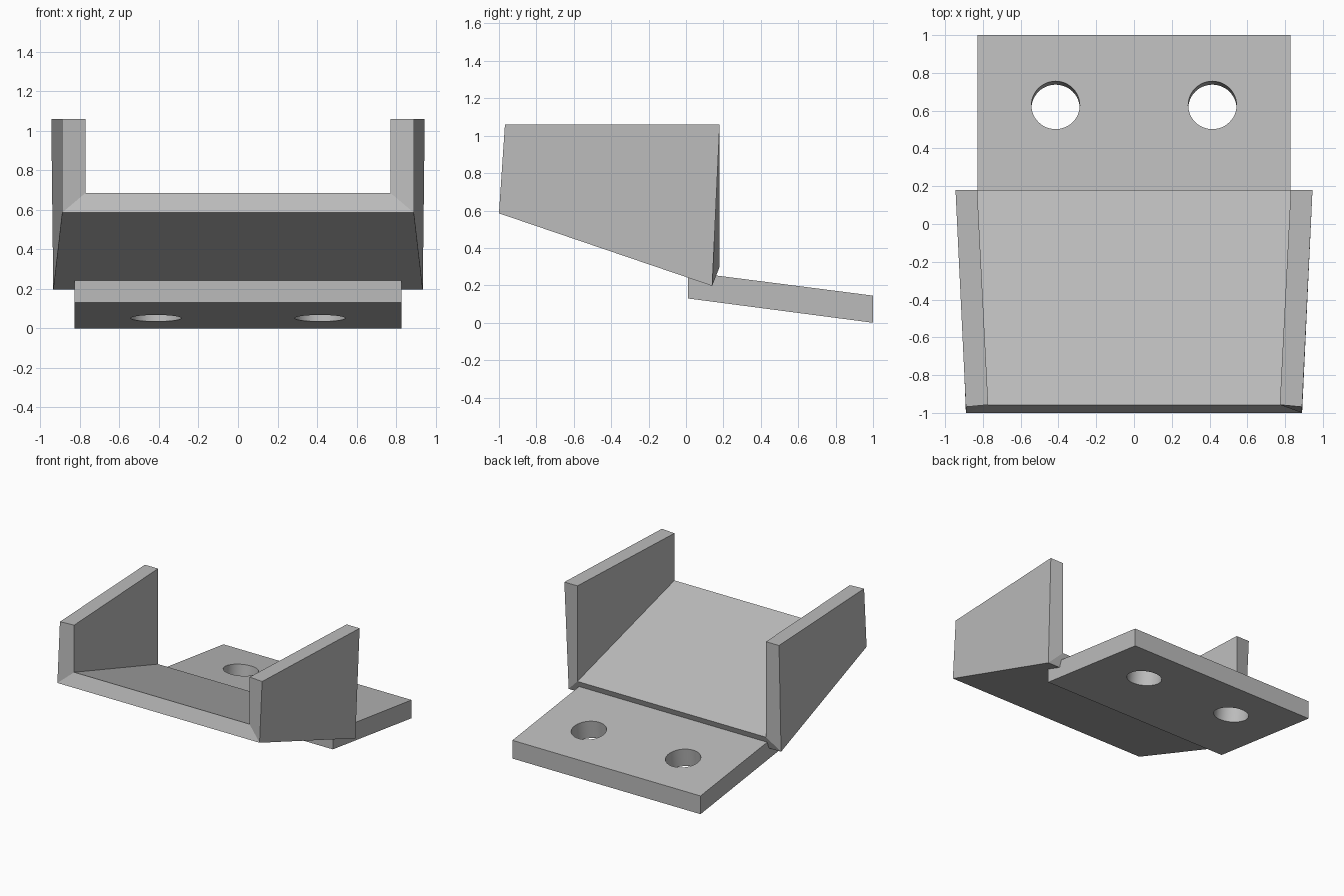
import bpy
import bmesh
import math
from mathutils import Matrix

cube = bpy.data.objects.get("Cube")
if cube:
    bpy.data.objects.remove(cube, do_unlink=True)

# Single plain grey finish
grey = bpy.data.materials.new("plain grey")
grey.use_nodes = True
COLOUR = (0.5, 0.5, 0.5, 1.0)
grey.diffuse_color = COLOUR
grey.node_tree.nodes["Principled BSDF"].inputs["Base Color"].default_value = COLOUR


def add_object(name, bm):
    bmesh.ops.recalc_face_normals(bm, faces=bm.faces)
    mesh = bpy.data.meshes.new(name)
    bm.to_mesh(mesh)
    bm.free()
    obj = bpy.data.objects.new(name, mesh)
    bpy.context.scene.collection.objects.link(obj)
    mesh.materials.append(grey)
    return obj


def mirrored_ring(bm, half):
    """Closed section from its left half, mirrored to the right."""
    points = half + [(-x, y, z) for x, y, z in reversed(half)]
    return [bm.verts.new(p) for p in points]


# Tapered channel: U section lofted from front to back
bm = bmesh.new()
# outer bottom, outer top, inner top, inner floor
front = mirrored_ring(bm, [(0.89, -1, 0.585), (0.89, -0.968, 1.06),
                           (0.772, -0.957, 1.06), (0.772, -0.957, 0.685)])
back = mirrored_ring(bm, [(0.935, 0.14, 0.197), (0.945, 0.18, 1.06),
                          (0.83, 0.18, 1.06), (0.83, 0.18, 0.3)])
n = len(front)
for i in range(n):
    j = (i + 1) % n
    bm.faces.new((front[i], front[j], back[j], back[i]))
# end caps: two wall ends and the floor end
for ring in (front, back):
    for ids in ((0, 1, 2, 3), (4, 5, 6, 7), (0, 3, 4, 7)):
        bm.faces.new([ring[k] for k in ids])
add_object("channel_tray", bm)

# Sloping mounting plate, side profile extruded across the width
bm = bmesh.new()
side = [(0.01, 0.13), (1, 0.003), (1, 0.145), (0.01, 0.272)]
side[1] = (1, 0)
face = bm.faces.new([bm.verts.new((-0.828, y, z)) for y, z in side])
moved = bmesh.ops.extrude_face_region(bm, geom=[face])["geom"]
bmesh.ops.translate(bm, vec=(1.656, 0, 0),
                    verts=[v for v in moved if isinstance(v, bmesh.types.BMVert)])
plate = add_object("mounting_plate", bm)

# Two screw holes square to the plate
tilt = math.atan2(-0.127, 0.99)
bm = bmesh.new()
for x in (-0.415, 0.415):
    place = Matrix.Translation((x, 0.62, 0.123)) @ Matrix.Rotation(tilt, 4, "X")
    bmesh.ops.create_cone(bm, cap_ends=True, segments=48, radius1=0.128,
                          radius2=0.128, depth=0.5, matrix=place)
cutter = add_object("hole_cutter", bm)
cutter.hide_render = True
cutter.hide_viewport = True
cutter.display_type = "WIRE"

holes = plate.modifiers.new("screw holes", "BOOLEAN")
holes.operation = "DIFFERENCE"
holes.solver = "EXACT"
holes.object = cutter

# Smooth bore, sharp plate edges
bpy.ops.object.select_all(action="DESELECT")
bpy.context.view_layer.objects.active = plate
plate.select_set(True)
bpy.ops.object.modifier_apply(modifier=holes.name)
bpy.ops.object.shade_smooth_by_angle(angle=math.radians(30))
bpy.data.objects.remove(cutter, do_unlink=True)
